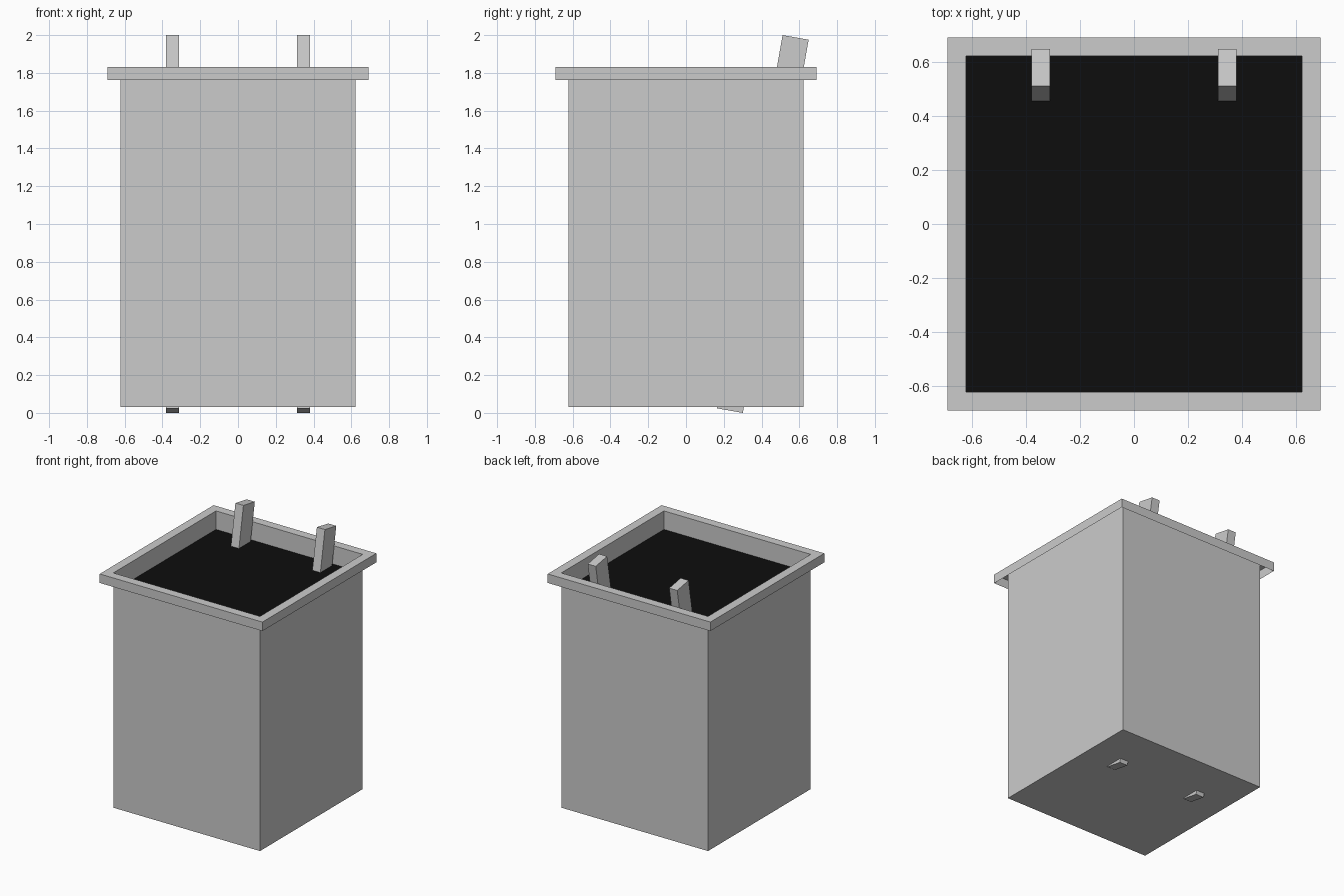
import bpy, bmesh
from math import radians, sin, cos
from mathutils import Matrix, Vector

if "Cube" in bpy.data.objects:
    bpy.data.objects.remove(bpy.data.objects["Cube"])

HALF, RIM = 0.623, 0.691            # half widths of shaft and rim
Z_BOTTOM, Z_SKIRT, Z_TOP, Z_DARK = 0.03, 1.763, 1.832, 1.69


def finish(name, bm, color=None):
    mesh = bpy.data.meshes.new(name)
    bm.to_mesh(mesh)
    bm.free()
    obj = bpy.data.objects.new(name, mesh)
    bpy.context.collection.objects.link(obj)
    if color:
        mat = bpy.data.materials.new(name)
        mat.diffuse_color = color
        mat.use_nodes = True
        mat.node_tree.nodes["Principled BSDF"].inputs["Base Color"].default_value = mat.diffuse_color
        mesh.materials.append(mat)
    return obj


def square(bm, half, z):
    return [bm.verts.new((sx * half, sy * half, z))
            for sx, sy in ((-1, -1), (1, -1), (1, 1), (-1, 1))]


def add_box(bm, size, center, tilt):
    m = tilt @ Matrix.Translation(center) @ Matrix.Diagonal((*size, 1))
    bmesh.ops.create_cube(bm, size=1, matrix=m)


# Shaft: floor, walls, flat rim and a thin hanging skirt that is open below
bm = bmesh.new()
rings = [square(bm, h, z) for h, z in
         ((HALF, Z_BOTTOM), (HALF, Z_TOP), (RIM, Z_TOP), (RIM, Z_SKIRT))]
floor = bm.faces.new(rings[0][::-1])
walls = []
for k, (a, b) in enumerate(zip(rings, rings[1:])):
    for i in range(4):
        j = (i + 1) % 4
        loop = (a[i], a[j], b[j], b[i])
        bm.faces.new(loop if k == 0 else loop[::-1])
finish("shaft", bm)

# Dark surface just below the rim
bm = bmesh.new()
bm.faces.new(square(bm, HALF, Z_DARK))
finish("dark_surface", bm, (0.004, 0.004, 0.004, 1))

# Leaning ladder: two rails through the shaft, rungs hidden below the dark surface
tilt = Matrix.Translation((0, 0.406, 1.0)) @ Matrix.Rotation(radians(-10), 4, 'X')
depth = 0.14
length = (2.0 - depth * sin(radians(10))) / cos(radians(10))
for side, x in (("left", -0.346), ("right", 0.346)):
    bm = bmesh.new()
    add_box(bm, (0.068, depth, length), (x, 0, 0), tilt)
    finish(side + "_ladder_rail", bm)

bm = bmesh.new()
for i in range(5):
    add_box(bm, (0.63, 0.07, 0.05), (0, 0, -0.75 + i * 0.32), tilt)
finish("ladder_rungs", bm)
